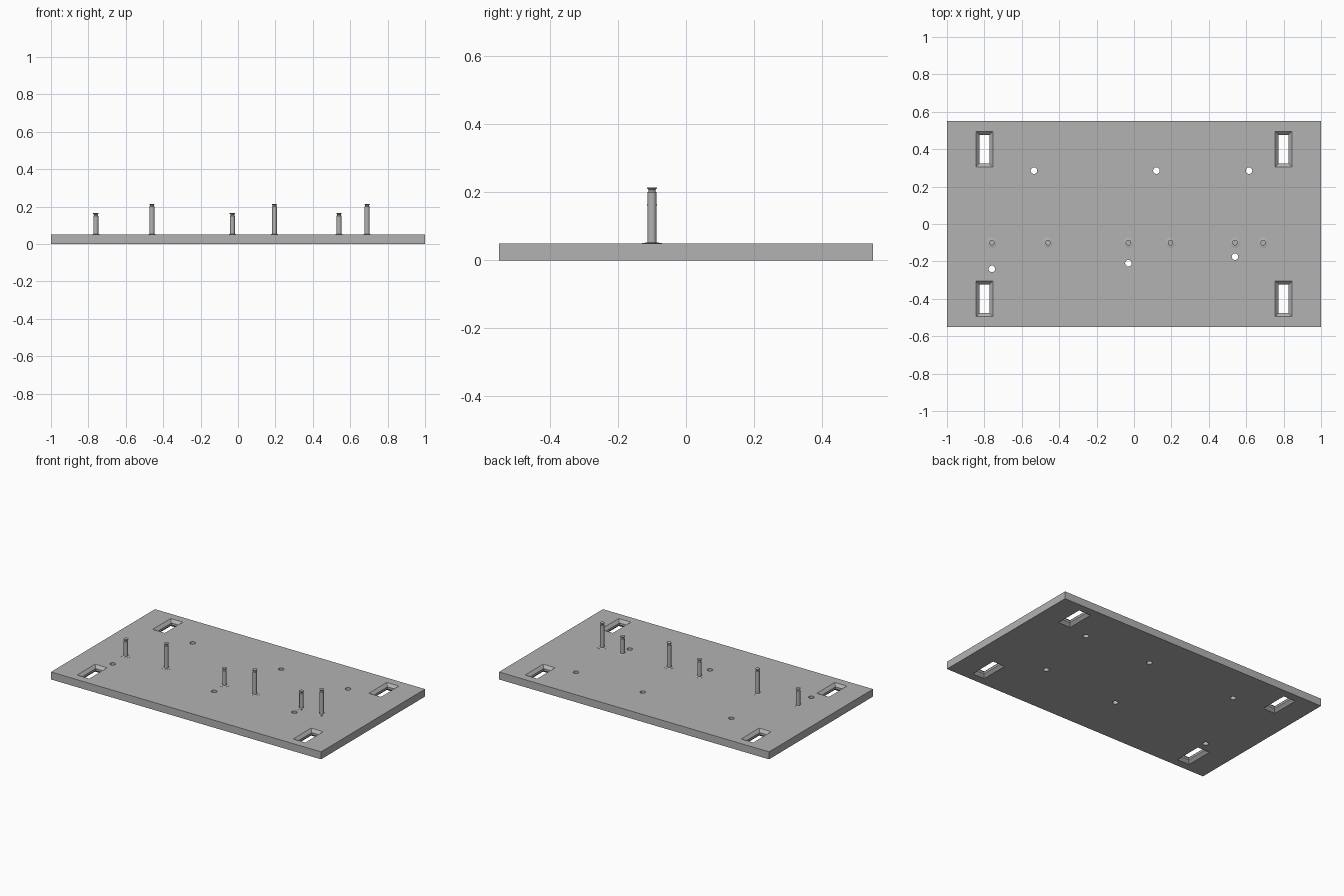
import bpy, bmesh
from math import cos, sin, pi

if "Cube" in bpy.data.objects:
    bpy.data.objects.remove(bpy.data.objects["Cube"])

grey = bpy.data.materials.new("light_grey")
grey.use_nodes = True
COLOUR = (0.45, 0.45, 0.45, 1)
grey.diffuse_color = COLOUR
grey.node_tree.nodes["Principled BSDF"].inputs["Base Color"].default_value = COLOUR

THICK = 0.05


def rect(hx, hy):
    return [(-hx, -hy), (hx, -hy), (hx, hy), (-hx, hy)]


def circle(r, n=24):
    return [(r * cos(2 * pi * i / n), r * sin(2 * pi * i / n)) for i in range(n)]


def loft(bm, x, y, sections):
    """Closed solid through a stack of (outline, z) sections."""
    rings = [[bm.verts.new((x + px, y + py, z)) for px, py in outline]
             for outline, z in sections]
    n = len(rings[0])
    for low, high in zip(rings, rings[1:]):
        for i in range(n):
            j = (i + 1) % n
            bm.faces.new((low[i], low[j], high[j], high[i]))
    bm.faces.new(rings[0][::-1])
    bm.faces.new(rings[-1])


def make_object(name, bm):
    mesh = bpy.data.meshes.new(name)
    bm.to_mesh(mesh)
    bm.free()
    mesh.materials.append(grey)
    obj = bpy.data.objects.new(name, mesh)
    bpy.context.collection.objects.link(obj)
    return obj


# Base plate
bm = bmesh.new()
loft(bm, 0, 0, [(rect(1, 0.55), 0), (rect(1, 0.55), THICK)])
plate = make_object("base_plate", bm)

# Cutter: four slots chamfered on both sides, and six round through holes
bm = bmesh.new()
CHAMFER, OVER = 0.018, 0.01
inner = rect(0.027, 0.077)
outer = rect(0.045 + OVER, 0.095 + OVER)
for x in (-0.8, 0.8):
    for y in (-0.4, 0.4):
        loft(bm, x, y, [(outer, -OVER), (inner, CHAMFER),
                        (inner, THICK - CHAMFER), (outer, THICK + OVER)])
for x, y in ((-0.535, 0.285), (0.12, 0.285), (0.615, 0.285),
             (-0.76, -0.24), (-0.03, -0.21), (0.54, -0.175)):
    loft(bm, x, y, [(circle(0.0175), -OVER), (circle(0.0175), THICK + OVER)])
cutter = make_object("plate_cutter", bm)
cutter.hide_render = True
cutter.hide_set(True)
cutter.display_type = 'WIRE'

cut = plate.modifiers.new("openings", 'BOOLEAN')
cut.operation = 'DIFFERENCE'
cut.solver = 'EXACT'
cut.object = cutter

# Pins: shallow skirt, straight shaft, narrow neck and a thin lip on top
for i, x in enumerate((-0.76, -0.46, -0.03, 0.195, 0.54, 0.69)):
    top = 0.215 if i % 2 else 0.165
    profile = [(0.029, THICK - 0.002), (0.029, THICK + 0.0005),
               (0.0135, THICK + 0.003), (0.0135, top - 0.015),
               (0.010, top - 0.011), (0.010, top - 0.007),
               (0.0145, top - 0.003), (0.0145, top)]
    bm = bmesh.new()
    loft(bm, x, -0.1, [(circle(r), z) for r, z in profile])
    pin = make_object(("tall_pin_" if i % 2 else "short_pin_") + str(i // 2 + 1), bm)
    bpy.ops.object.select_all(action='DESELECT')
    pin.select_set(True)
    bpy.context.view_layer.objects.active = pin
    bpy.ops.object.shade_smooth_by_angle()
